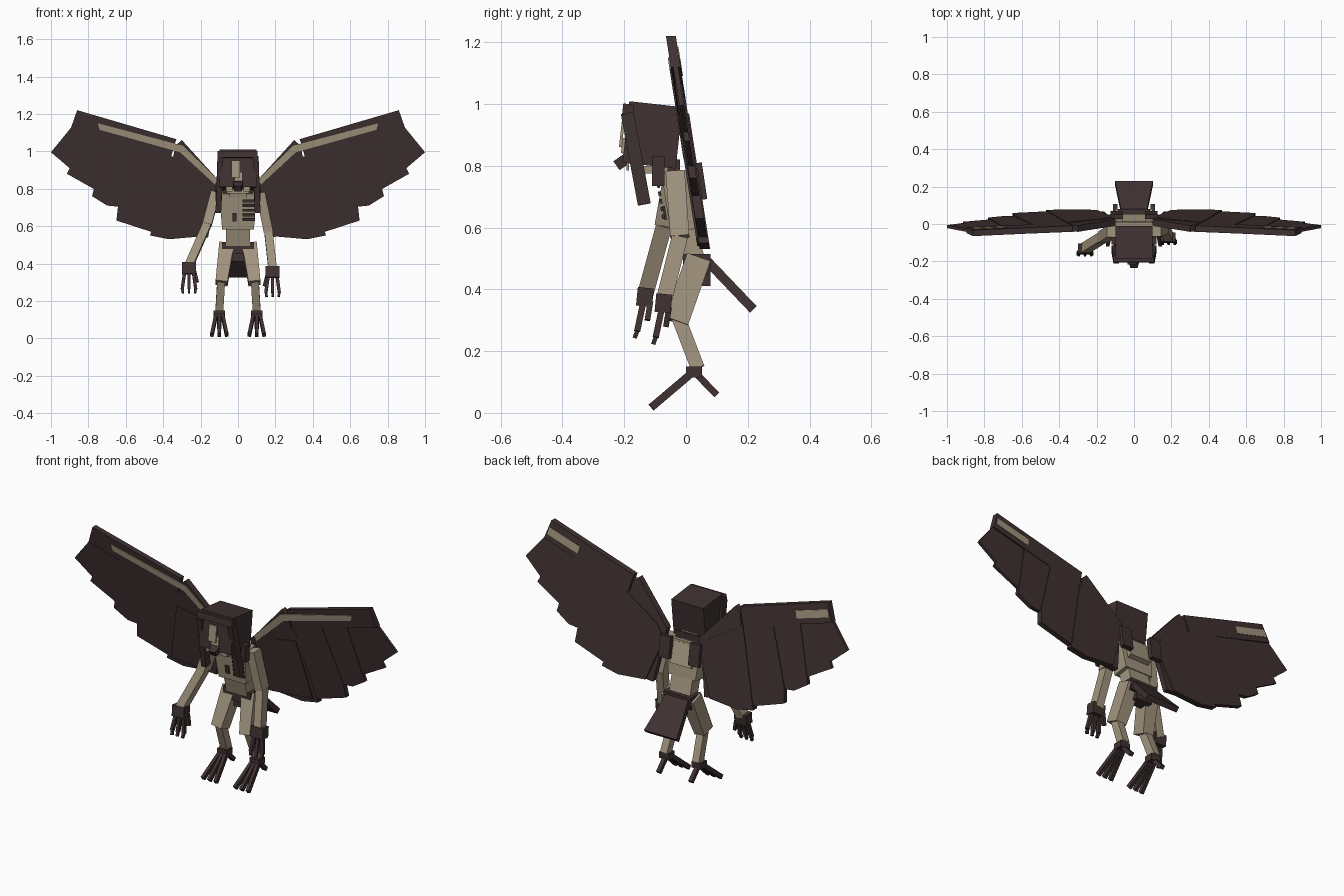
import bpy, bmesh
from mathutils import Vector, Matrix

cube = bpy.data.objects.get("Cube")
if cube:
    bpy.data.objects.remove(cube)


def material(name, rgb):
    m = bpy.data.materials.new(name)
    m.use_nodes = True
    m.diffuse_color = (*rgb, 1)
    bsdf = next(n for n in m.node_tree.nodes if n.type == 'BSDF_PRINCIPLED')
    bsdf.inputs["Base Color"].default_value = (*rgb, 1)
    return m


DARK = material("dark brown", (0.05, 0.031, 0.031))
TAN = material("bone tan", (0.36, 0.30, 0.21))


def finish(name, bm, mat):
    bmesh.ops.recalc_face_normals(bm, faces=bm.faces[:])
    me = bpy.data.meshes.new(name)
    bm.to_mesh(me)
    bm.free()
    me.materials.append(mat)
    ob = bpy.data.objects.new(name, me)
    bpy.context.collection.objects.link(ob)
    return ob


def beam(name, a, b, w, d, mat, taper=1.0):
    """Box running from a to b, w wide across x and d deep; end widened by taper."""
    a, b = Vector(a), Vector(b)
    z = (b - a).normalized()
    x = (Vector((1, 0, 0)) - z * z.x).normalized()
    y = z.cross(x)
    bm = bmesh.new()
    bmesh.ops.create_cube(bm, size=1)
    for v in bm.verts:
        s = taper if v.co.z > 0 else 1.0
        v.co = (a + b) / 2 + x * v.co.x * w * s + y * v.co.y * d + z * v.co.z * (b - a).length
    return finish(name, bm, mat)


def box(name, lo, hi, mat, tilt=0.0):
    """Upright box between two corners, tilted about x around its centre."""
    lo, hi = Vector(lo), Vector(hi)
    bm = bmesh.new()
    bmesh.ops.create_cube(bm, size=1)
    rot = Matrix.Rotation(tilt, 3, 'X')
    size = hi - lo
    for v in bm.verts:
        v.co = (lo + hi) / 2 + rot @ Vector([v.co[i] * size[i] for i in range(3)])
    return finish(name, bm, mat)


def panel(name, side, outline, front, back, mat):
    """Flat plate on the leaning wing plane, given by its x-z outline."""
    bm = bmesh.new()
    rings = []
    for off in (front, back):
        rings.append([bm.verts.new((side * x, 0.055 - 0.155 * (z - 0.55) + off, z))
                      for x, z in outline])
    bm.faces.new(rings[0])
    bm.faces.new(rings[1])
    n = len(outline)
    for i in range(n):
        j = (i + 1) % n
        bm.faces.new((rings[0][i], rings[0][j], rings[1][j], rings[1][i]))
    return finish(name, bm, mat)


# Wings: two arm bars, layered feather plates and pale strips
for side, tag in ((1, "left"), (-1, "right")):
    panel(tag + "_wing_outer_bar", side,
          [(.86, 1.22), (.895, 1.12), (.36, .965), (.33, 1.065)], -.016, .016, DARK)
    panel(tag + "_wing_inner_bar", side,
          [(.30, 1.06), (.335, 1.03), (.35, .95), (.12, .75), (.10, .84)], -.018, .016, DARK)
    panel(tag + "_tip_feather", side,
          [(.89, 1.13), (1.0, .995), (.90, .91), (.915, .88), (.755, .79), (.60, 1.04)],
          -.008, .008, DARK)
    panel(tag + "_outer_feather", side,
          [(.70, 1.07), (.77, .80), (.78, .76), (.70, .71), (.60, .70), (.42, .98)],
          -.011, .012, DARK)
    panel(tag + "_middle_feather", side,
          [(.54, 1.02), (.64, .72), (.65, .63), (.45, .565), (.25, .88), (.34, .97)],
          -.013, .016, DARK)
    panel(tag + "_inner_feather", side,
          [(.36, .97), (.47, .55), (.37, .53), (.20, .545), (.11, .78), (.16, .85)],
          -.014, .02, DARK)
    panel(tag + "_root_feather", side,
          [(.37, .89), (.44, .565), (.16, .54), (.105, .84)], -.02, .01, DARK)
    panel(tag + "_front_strip", side,
          [(.75, 1.15), (.74, 1.115), (.31, .995), (.12, .82), (.11, .85), (.295, 1.03)],
          -.021, -.014, TAN)
    panel(tag + "_back_strip", side,
          [(.865, 1.185), (.875, 1.145), (.68, 1.09), (.67, 1.13)], .013, .019, TAN)
    box(tag + "_wing_mount", (side * .06, .035, .69), (side * .125, .06, .81), DARK, .15)

# Torso
beam("chest", (0, -.035, .78), (0, -.005, .59), .20, .09, TAN, .85)
beam("waist", (0, -.005, .61), (0, .03, .48), .13, .07, TAN)
beam("neck", (0, -.05, .76), (0, -.07, .84), .09, .07, TAN)
beam("upper_back", (0, -.01, .77), (0, .03, .66), .13, .05, TAN)
for i in range(5):
    z = .635 + i * .025
    y = -.086 - (z - .685) * .15
    box("rib_stripe", (.025, y, z - .007), (.092, y + .009, z + .007), DARK, .15)
box("chest_mark", (-.03, -.073, .625), (-.007, -.065, .67), DARK, .15)
box("hips", (-.085, -.01, .45), (.085, .08, .515), DARK)
box("loincloth", (-.05, .01, .41), (.05, .08, .46), DARK)
beam("tail", (0, .07, .49), (0, .218, .335), .14, .03, DARK, 1.45)

# Head: hood, side locks, pale face pieces and beak
TILT = -.11
box("hood", (-.10, -.195, .80), (.10, -.022, 1.0), DARK, TILT)
box("hood_brim", (-.11, -.205, .965), (.105, -.17, 1.0), DARK, TILT)
box("nape", (-.08, -.06, .77), (.08, -.02, .82), DARK)
for side, tag in ((1, "left"), (-1, "right")):
    beam(tag + "_front_lock", (side * .095, -.19, .97), (side * .105, -.135, .675), .03, .042, DARK)
    box(tag + "_ear_lock", (side * .085, -.11, .735), (side * .12, -.07, .83), DARK)
    box(tag + "_cheek", (side * .03, -.192, .785), (side * .065, -.184, .845), TAN)
box("brow_strip", (-.035, -.212, .86), (.012, -.203, .95), TAN, -.11)
box("nose_strip", (-.02, -.208, .84), (.025, -.195, .89), TAN, -.11)
box("chin", (-.06, -.17, .775), (.06, -.06, .80), TAN)
beam("beak", (0, -.175, .835), (0, -.225, .80), .065, .035, DARK, .6)

# Legs and feet
for side, tag in ((1, "left"), (-1, "right")):
    beam(tag + "_thigh", (side * .06, .04, .50), (side * .088, -.032, .295), .08, .08, TAN, .8)
    beam(tag + "_shin", (side * .09, -.025, .31), (side * .10, .038, .145), .042, .045, TAN)
    box(tag + "_ankle", (side * .07, 0, .115), (side * .13, .052, .15), DARK)
    for k in (-1, 0, 1):
        beam(tag + "_toe", (side * .10 + k * .016, .02, .13),
             (side * .10 + k * .04, -.112, .018), .018, .025, DARK)
    beam(tag + "_heel_toe", (side * .10, .03, .13), (side * .10, .10, .058), .022, .022, DARK)

# Arms posed differently, each with a hand and clawed fingers
arms = {
    "left": ((.12, -.035, .78), (.163, -.02, .57), (.185, -.07, .37)),
    "right": ((-.12, -.04, .78), (-.165, -.07, .61), (-.262, -.13, .39)),
}
for tag, (shoulder, elbow, wrist) in arms.items():
    beam(tag + "_upper_arm", shoulder, elbow, .05, .062, TAN)
    beam(tag + "_forearm", elbow, wrist, .045, .052, TAN)
    w = Vector(wrist)
    beam(tag + "_hand", w + Vector((0, 0, .015)), w + Vector((0, -.006, -.045)), .075, .052, DARK)
    for k in (-1, 0, 1):
        root = w + Vector((k * .024, -.01, -.04))
        tip = w + Vector((k * .036, -.028, -.125))
        beam(tag + "_finger", root, tip, .017, .02, DARK)
        beam(tag + "_claw", tip, tip + Vector((-k * .004, -.008, -.022)), .013, .014, DARK)
    out = 1 if tag == "left" else -1
    beam(tag + "_thumb", w + Vector((-out * .03, .015, -.03)),
         w + Vector((-out * .045, .005, -.09)), .016, .018, DARK)
